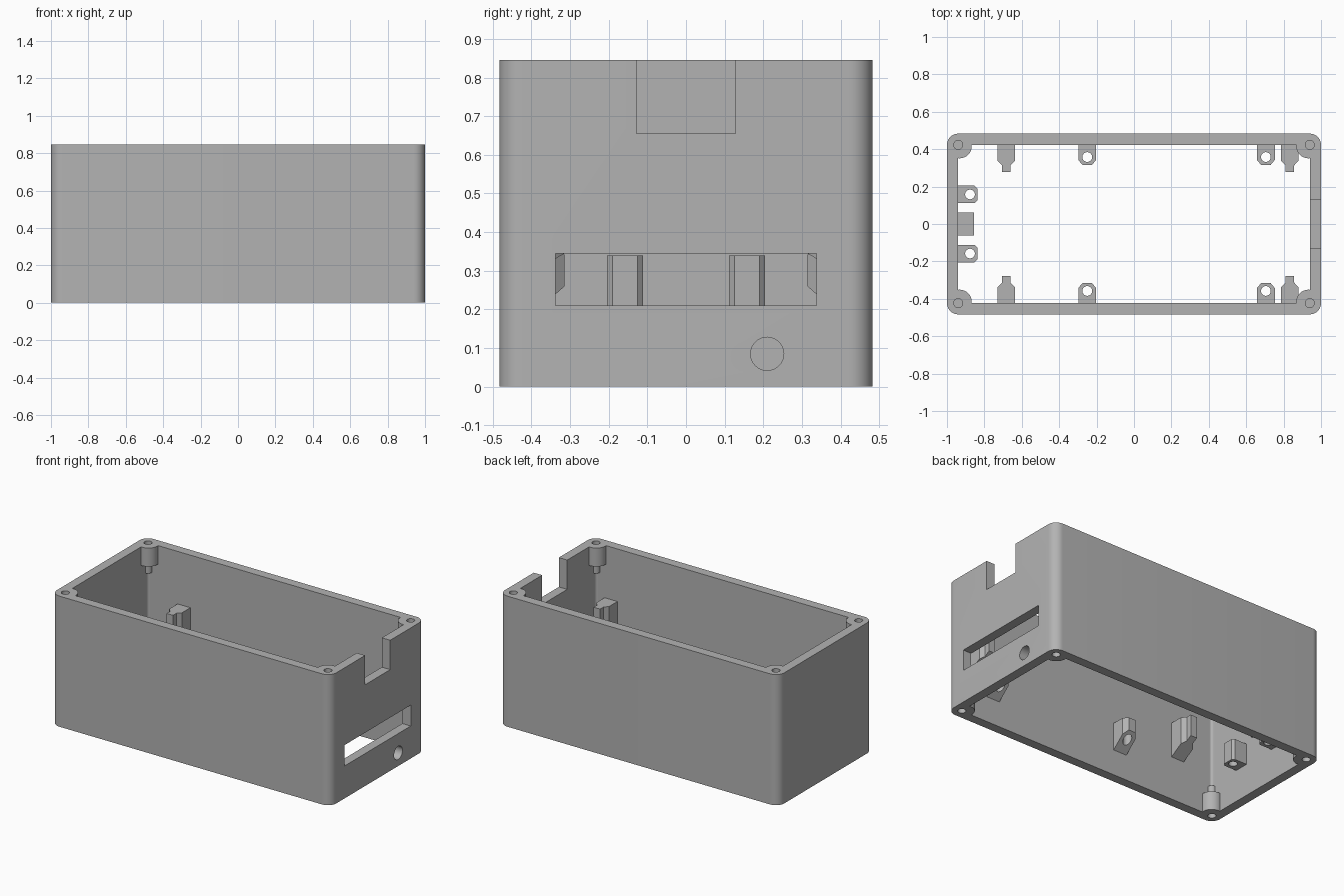
import bpy
import bmesh
from math import cos, sin, pi, radians

cube = bpy.data.objects.get("Cube")
if cube:
    bpy.data.objects.remove(cube, do_unlink=True)

# Single grey plastic colour
grey = bpy.data.materials.new("grey plastic")
grey.use_nodes = True
COLOUR = (0.45, 0.45, 0.45, 1)
grey.diffuse_color = COLOUR
grey.node_tree.nodes["Principled BSDF"].inputs["Base Color"].default_value = COLOUR

HX, HY, H, WALL = 1.0, 0.483, 0.845, 0.06
IX, IY = HX - WALL, HY - WALL


def prism(name, outline, z0, z1, slope=None):
    """Extrude an outline upward; slope(x, y) lifts the underside."""
    bm = bmesh.new()
    low = [bm.verts.new((x, y, z0 + (slope(x, y) if slope else 0))) for x, y in outline]
    high = [bm.verts.new((x, y, z1)) for x, y in outline]
    bm.faces.new(low)
    bm.faces.new(high)
    for i in range(len(low)):
        j = (i + 1) % len(low)
        bm.faces.new((low[i], low[j], high[j], high[i]))
    bmesh.ops.recalc_face_normals(bm, faces=bm.faces)
    mesh = bpy.data.meshes.new(name)
    bm.to_mesh(mesh)
    bm.free()
    mesh.materials.append(grey)
    ob = bpy.data.objects.new(name, mesh)
    bpy.context.collection.objects.link(ob)
    return ob


def circle(cx, cy, r, n=32):
    return [(cx + r * cos(2 * pi * i / n), cy + r * sin(2 * pi * i / n)) for i in range(n)]


def rounded_rect(hx, hy, r, n=10):
    pts = []
    for q, (sx, sy) in enumerate(((1, 1), (-1, 1), (-1, -1), (1, -1))):
        for i in range(n + 1):
            a = pi / 2 * (q + i / n)
            pts.append((sx * (hx - r) + r * cos(a), sy * (hy - r) + r * sin(a)))
    return pts


def box(x0, x1, y0, y1):
    return [(x0, y0), (x1, y0), (x1, y1), (x0, y1)]


def combine(ob, tool, operation):
    """Apply a boolean and discard the tool."""
    tool.hide_render = True
    mod = ob.modifiers.new(operation.title(), 'BOOLEAN')
    mod.operation, mod.solver, mod.object = operation, 'EXACT', tool
    deps = bpy.context.evaluated_depsgraph_get()
    mesh = bpy.data.meshes.new_from_object(ob.evaluated_get(deps))
    ob.modifiers.clear()
    ob.data = mesh
    bpy.data.objects.remove(tool, do_unlink=True)


# Case walls, open at the top and bottom
case = prism("case", rounded_rect(HX, HY, WALL), 0, H)
combine(case, prism("cavity", rounded_rect(IX, IY, 0.015), -0.1, H + 0.1), 'DIFFERENCE')

# Screw posts with blind holes in every corner, top and bottom
for sx in (-1, 1):
    for sy in (-1, 1):
        for at_top in (False, True):
            def span(a, b):
                return (H - b, H - a) if at_top else (a, b)
            cx, cy = sx * IX, sy * IY
            post = circle(cx - sx * 0.008, cy - sy * 0.008, 0.064)
            combine(case, prism("post", post, *span(0, 0.12)), 'UNION')
            combine(case, prism("post_tip", circle(cx, cy, 0.027), *span(0.05, 0.187)), 'UNION')
            combine(case, prism("screw_hole", circle(cx, cy, 0.024), *span(-0.05, 0.18)), 'DIFFERENCE')

# Openings in the right end: cable notch, panel slot and round port
combine(case, prism("notch", box(0.9, 1.1, -0.128, 0.128), 0.655, 1), 'DIFFERENCE')
combine(case, prism("slot", box(0.9, 1.1, -0.338, 0.338), 0.21, 0.345), 'DIFFERENCE')
port = prism("port", circle(0, 0, 0.043), -0.1, 0.1)
port.rotation_euler = (0, pi / 2, 0)
port.location = (0.98, 0.21, 0.085)
combine(case, port, 'DIFFERENCE')

parts = [case]

# Side wall standoffs and board clips, mirrored front to back
for sy, side in ((-1, "front"), (1, "back")):
    def from_wall(x, profile):
        return [(x + u, sy * (IY - d)) for u, d in profile]

    def rise(rate):
        return lambda x, y: rate * (IY - abs(y))

    standoff = [(-0.048, -0.01), (-0.048, 0.08), (-0.025, 0.108),
                (0.025, 0.108), (0.048, 0.08), (0.048, -0.01)]
    for x in (-0.25, 0.705):
        ob = prism(side + "_standoff", from_wall(x, standoff), 0.165, 0.342, rise(0.87))
        combine(ob, prism("bore", circle(x, sy * 0.358, 0.026), 0, 1), 'DIFFERENCE')
        parts.append(ob)

    clip = [(-0.046, -0.01), (-0.046, 0.085), (-0.023, 0.11), (-0.023, 0.145),
            (0.023, 0.145), (0.023, 0.11), (0.046, 0.085), (0.046, -0.01)]
    for x in (-0.683, 0.833):
        parts.append(prism(side + "_clip", from_wall(x, clip), 0.28, 0.505, rise(0.6)))

    # Left end standoff
    y = sy * 0.158
    tab = [(-0.95, y - 0.047), (-0.852, y - 0.047), (-0.837, y - 0.032),
           (-0.837, y + 0.032), (-0.852, y + 0.047), (-0.95, y + 0.047)]
    ob = prism(side + "_end_standoff", tab, 0.205, 0.34)
    combine(ob, prism("bore", circle(-0.877, y, 0.026), 0, 1), 'DIFFERENCE')
    parts.append(ob)

# End clip between the end standoffs
parts.append(prism("end_clip", box(-0.95, -0.856, -0.062, 0.062), 0.36, 0.505,
                   lambda x, y: 0.6 * (x + IX)))

# Smooth curved walls, crisp edges
bpy.ops.object.select_all(action='DESELECT')
for ob in parts:
    ob.select_set(True)
bpy.context.view_layer.objects.active = case
bpy.ops.object.shade_smooth_by_angle(angle=radians(30))
